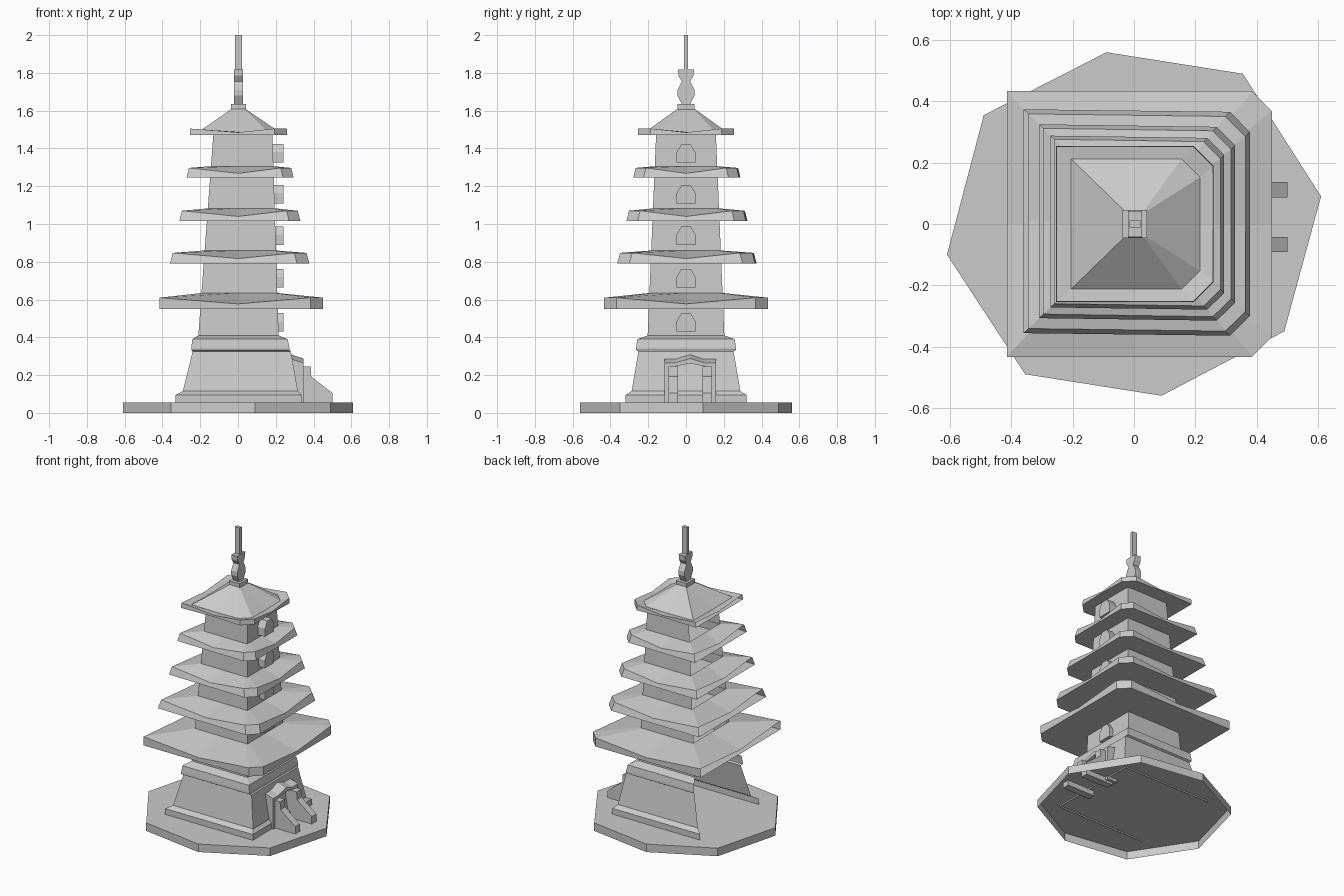
import bpy, bmesh

if "Cube" in bpy.data.objects:
    bpy.data.objects.remove(bpy.data.objects["Cube"])


def make(name, verts, faces):
    me = bpy.data.meshes.new(name)
    me.from_pydata(verts, [], faces)
    me.update()
    ob = bpy.data.objects.new(name, me)
    bpy.context.collection.objects.link(ob)
    return ob


def prism(name, pts, lo, hi, axis, shear=0.0, open_low=False):
    """Extrude a 2D outline along an axis; shear shifts the far end in z."""
    def place(p, h, s):
        if axis == 'x':
            return (h, p[0], p[1] + s)
        if axis == 'y':
            return (p[0], h, p[1] + s)
        return (p[0], p[1], h)
    n = len(pts)
    verts = [place(p, lo, 0) for p in pts]
    # only raised points follow the shear, feet stay on the ground
    verts += [place(p, hi, shear if p[1] > 0.1 else 0) for p in pts]
    faces = [tuple(range(n))[::-1], tuple(range(n, 2 * n))]
    faces += [(i, (i + 1) % n, n + (i + 1) % n, n + i) for i in range(n)]
    ob = make(name, verts, faces)
    bm = bmesh.new()
    bm.from_mesh(ob.data)
    bmesh.ops.recalc_face_normals(bm, faces=bm.faces)
    if open_low:
        bm.faces.ensure_lookup_table()
        bmesh.ops.delete(bm, geom=[bm.faces[0]], context='FACES')
    bm.to_mesh(ob.data)
    bm.free()
    return ob


def shell(name, levels):
    """Three-sided wall, open at the back (-x). Level: z, back, front, half width."""
    verts, faces = [], []
    for z, b, f, y in levels:
        verts += [(-b, -y, z), (f, -y, z), (f, y, z), (-b, y, z)]
    for k in range(len(levels) - 1):
        for i in range(3):
            a = 4 * k + i
            faces.append((a, a + 1, a + 5, a + 4))
    return make(name, verts, faces)


def ring(b, f, y, c, z, zm, s=0.0):
    """Roof outline with cut front corners, edge midpoints at zm, back shifted by s."""
    pts = [(-b, -y, z), (0, -y, zm), (f - c, -y, z), (f, -y + c, z), (f, 0, zm),
           (f, y - c, z), (f - c, y, z), (0, y, zm), (-b, y, z), (-b, 0, zm)]
    return [(px, py + s * (f - px) / (b + f), pz) for px, py, pz in pts]


def roof(name, rings):
    verts = [v for r in rings for v in r]
    faces = [tuple(range(10))[::-1]]
    for k in range(len(rings) - 1):
        for i in range(10):
            if k == 0 and i >= 8:      # no fascia on the open back
                continue
            j = (i + 1) % 10
            faces.append((10 * k + i, 10 * k + j, 10 * k + 10 + j, 10 * k + 10 + i))
    return make(name, verts, faces)


def body_at(z):
    t = (z - 0.41) / 1.07
    return 0.21 - 0.08 * t, 0.215 - 0.033 * t, 0.203 - 0.045 * t


# Eight-sided ground slab, hollow underneath
prism("ground_slab", [(-0.09, 0.56), (0.355, 0.49), (0.61, 0.09), (0.49, -0.35),
                      (0.09, -0.56), (-0.355, -0.49), (-0.61, -0.1), (-0.49, 0.355)],
      0, 0.055, 'z', open_low=True)

# Stepped base and tapered tower walls
shell("stepped_base", [(0.045, 0.33, 0.337, 0.32), (0.095, 0.33, 0.337, 0.32),
                       (0.115, 0.292, 0.317, 0.288), (0.325, 0.24, 0.28, 0.252),
                       (0.332, 0.247, 0.272, 0.264), (0.345, 0.247, 0.272, 0.264),
                       (0.39, 0.242, 0.263, 0.258), (0.41, 0.21, 0.215, 0.203)])
shell("tower_walls", [(0.41, *body_at(0.41)), (1.48, *body_at(1.48))])

# Tiered roofs: bottom z, corner z, middle z, top z, back, front, half width, cut, flare, skew
tiers = [(0.55, 0.61, 0.577, 0.635, 0.415, 0.45, 0.433, 0.065, 0.0, 0.0),
         (0.79, 0.847, 0.817, 0.86, 0.36, 0.378, 0.365, 0.065, 0.015, 0.009),
         (1.017, 1.07, 1.04, 1.083, 0.31, 0.33, 0.316, 0.06, 0.013, 0.009),
         (1.245, 1.297, 1.268, 1.306, 0.272, 0.294, 0.28, 0.055, 0.012, 0.008)]
for n, (z0, z1, zm, zt, b, f, y, c, d, s) in enumerate(tiers):
    ib, jf, iy = body_at(zt)
    roof(f"tier_roof_{n + 1}", [
        ring(b, f, y, c, z0, z0, s),
        ring(b - d, f - d, y - d, c, z1, zm, s),
        ring(ib - 0.003, jf - 0.003, iy - 0.003, 0.015, zt, zt)])

# Top roof: flat upturned rim and pyramid
roof("top_roof", [
    ring(0.255, 0.26, 0.255, 0.065, 1.47, 1.475),
    ring(0.253, 0.258, 0.253, 0.065, 1.505, 1.485),
    ring(0.205, 0.215, 0.212, 0.06, 1.49, 1.487),
    ring(0.033, 0.038, 0.045, 0.005, 1.61, 1.61)])

# Finial: neck, vase-shaped plate, pole
prism("finial_neck", [(-0.037, -0.045), (0.043, -0.045), (0.043, 0.045), (-0.037, 0.045)],
      1.6, 1.635, 'z')
half = [(0.02, 1.63), (0.045, 1.68), (0.045, 1.71), (0.022, 1.755),
        (0.04, 1.785), (0.042, 1.818)]
prism("finial_vase", half + [(-y, z) for y, z in reversed(half)], -0.02, 0.026, 'x')
prism("finial_pole", [(-0.015, -0.011), (0.021, -0.011), (0.021, 0.011), (-0.015, 0.011)],
      1.81, 2.0, 'z')

# Arched windows up the entrance side
for n, z in enumerate((0.43, 0.665, 0.89, 1.108, 1.325)):
    prism(f"window_{n + 1}", [(-0.05, z), (0.05, z), (0.05, z + 0.055), (0.024, z + 0.098),
                              (-0.024, z + 0.098), (-0.05, z + 0.055)], 0.17, 0.24, 'x')

# Entrance porch with gabled hood, sloping down outward
outer = [(-0.115, 0.035), (-0.115, 0.29), (-0.055, 0.29), (0.022, 0.313),
         (0.095, 0.29), (0.158, 0.29), (0.158, 0.035)]
inner = [(0.136, 0.035), (0.136, 0.265), (0.022, 0.287), (-0.093, 0.265), (-0.093, 0.035)]
prism("entrance_porch", outer + inner, 0.27, 0.347, 'x', -0.025)

# Stair cheeks either side of the entrance
cheek = [(0.29, 0.02), (0.5, 0.02), (0.5, 0.105), (0.388, 0.192), (0.385, 0.245), (0.29, 0.245)]
for n, y in enumerate((-0.067, 0.112)):
    prism(f"stair_cheek_{n + 1}", cheek, y - 0.025, y + 0.025, 'y')
